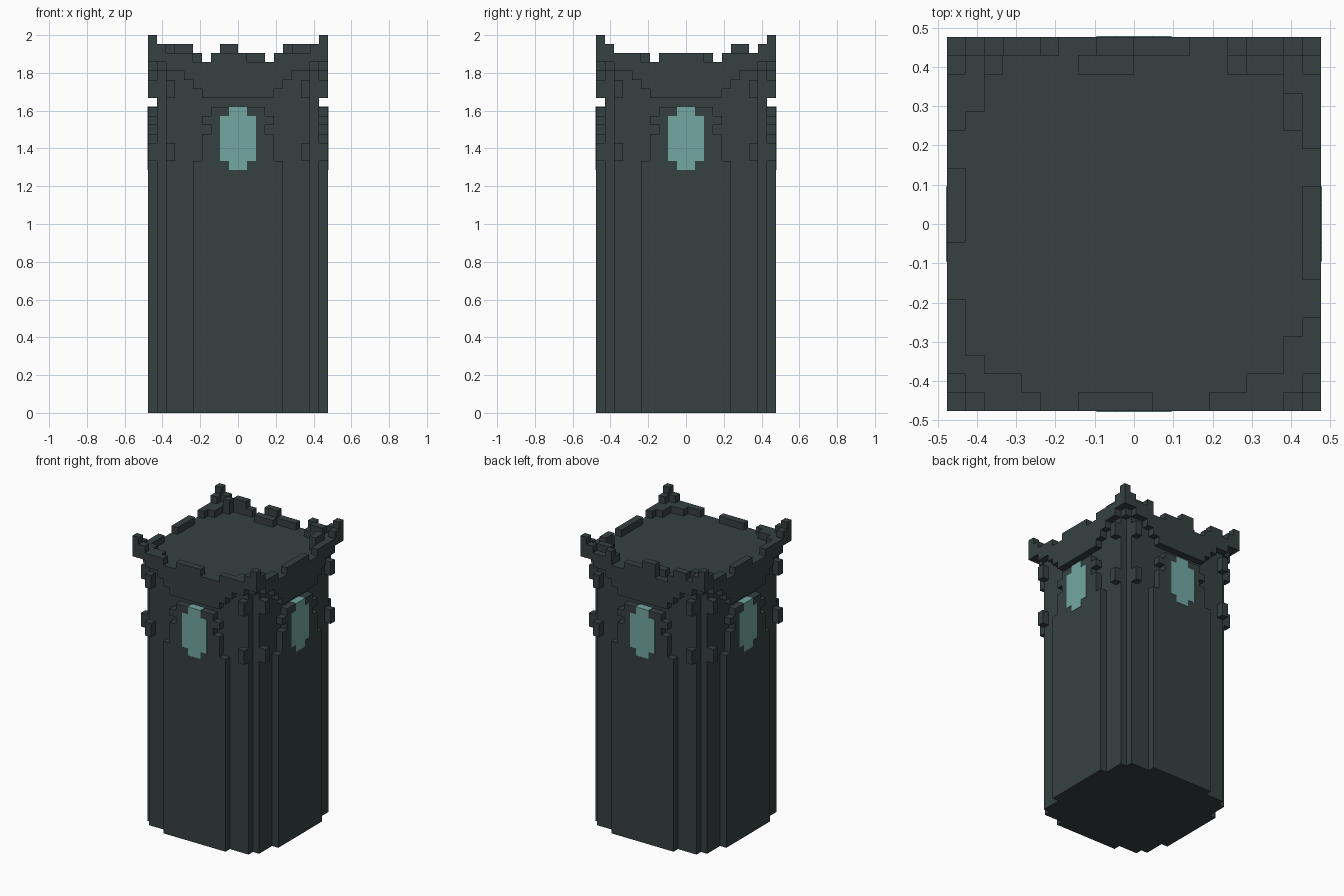
import bpy, bmesh
from mathutils import Matrix
from math import pi

if "Cube" in bpy.data.objects:
    bpy.data.objects.remove(bpy.data.objects["Cube"])

U = 1 / 21  # one block; the tower is 20 x 20 x 42 blocks


def material(name, rgb):
    m = bpy.data.materials.new(name)
    m.diffuse_color = (*rgb, 1)
    m.use_nodes = True
    m.node_tree.nodes["Principled BSDF"].inputs["Base Color"].default_value = m.diffuse_color
    return m


STONE = material("dark stone", (0.037, 0.053, 0.053))
GLASS = material("pale teal glass", (0.17, 0.39, 0.365))


def build(name, boxes, mat, turns=(0,)):
    """Boxes (x0, x1, y0, y1, z0, z1) in blocks, repeated by quarter turns."""
    bm = bmesh.new()
    for t in turns:
        rot = Matrix.Rotation(t * pi / 2, 4, 'Z')
        for x0, x1, y0, y1, z0, z1 in boxes:
            size = Matrix.Diagonal(((x1 - x0) * U, (y1 - y0) * U, (z1 - z0) * U, 1))
            mid = Matrix.Translation(((x0 + x1) * U / 2, (y0 + y1) * U / 2, (z0 + z1) * U / 2))
            bmesh.ops.create_cube(bm, size=1, matrix=rot @ mid @ size)
    me = bpy.data.meshes.new(name)
    bm.to_mesh(me)
    bm.free()
    me.materials.append(mat)
    ob = bpy.data.objects.new(name, me)
    bpy.context.collection.objects.link(ob)
    return ob


def front(u0, u1, z0, z1, out=10, back=9):
    """A box on the front wall, sticking out to the given depth."""
    return (u0, u1, -out, -back, z0, z1)


def pair(u0, u1, z0, z1):
    return [front(u0, u1, z0, z1), front(-u1, -u0, z0, z1)]


ALL = range(4)

# Tower shaft with notched corners
build("tower_shaft", [(-9, 9, -8, 8, 0, 39), (-8, 8, -9, 9, 0, 39)], STONE)

# Raised wall panels, narrowing into the window frame
build("wall_panel", [front(-5, 5, 0, 28), front(-4, 4, 28, 31), front(-3, 3, 31, 34)]
      + pair(3, 4, 32, 33), STONE, ALL)

# Windows, set just proud of the panels
build("window", [front(-1, 1, 27, 34.06, 10.06), front(-2, 2, 28, 33, 10.05)], GLASS, ALL)

# Small corner brackets
build("corner_bracket", pair(7, 8, 28, 30) + pair(7, 8, 35, 37), STONE, ALL)

# Crown that hangs lower in the middle of each side
build("crown", [front(-4, 4, 35, 39), front(-5, 5, 36, 39), front(-6, 6, 37, 39),
                front(-8, 8, 38, 39), (8, 9, -9, -8, 38, 39)], STONE, ALL)

# Battlements: middle block, two arms and a post at each corner
build("battlement", [front(-3, 1, 39, 40), front(-10, -5, 39, 40), front(4, 10, 39, 40),
                     front(-10, -9, 40, 42), front(-9, -8, 40, 41), front(8, 9, 40, 41)],
      STONE, ALL)

# Worn blocks along the inside of the battlements
build("worn_block", [
    (-3, 0, 8, 9, 39, 40), (-2, 0, 9, 10, 39, 41), (0, 2, 9, 10, 39, 40),
    (5, 8, 8, 9, 39, 40), (5, 6, 9, 10, 40, 41), (6, 8, 8, 9, 40, 41),
    (8, 9, 5, 7, 39, 41), (8, 9, 7, 9, 39, 40),
    (-9, -8, 6, 9, 39, 40), (-8, -7, 8, 9, 39, 41), (-7, -5, 9, 10, 40, 41),
    (-9, -8, -9, -7, 39, 40), (-8, -6, -9, -8, 39, 40),
    (6, 9, -9, -8, 39, 40), (8, 9, -8, -6, 39, 40), (9, 10, 1, 2, 39, 40),
], STONE)
